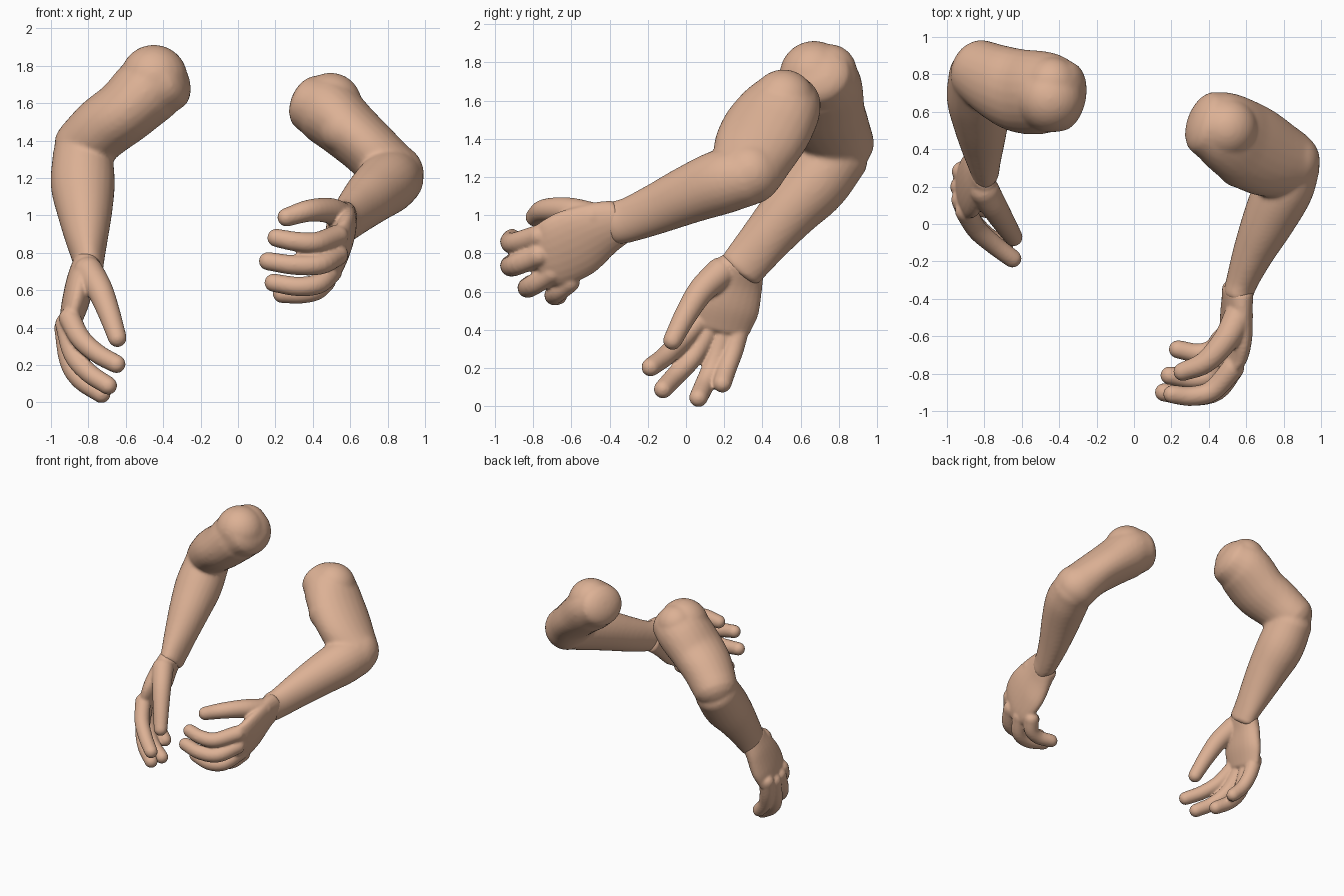
import bpy, bmesh, math
from mathutils import Vector, Matrix

if "Cube" in bpy.data.objects:
    bpy.data.objects.remove(bpy.data.objects["Cube"])

skin = bpy.data.materials.new("skin")
skin.use_nodes = True
COLOUR = (0.72, 0.44, 0.30, 1)
skin.diffuse_color = COLOUR
bsdf = skin.node_tree.nodes["Principled BSDF"]
bsdf.inputs["Base Color"].default_value = COLOUR
bsdf.inputs["Roughness"].default_value = 0.7

SIDES, STEPS = 24, 5
Y, Z = Vector((0, 1, 0)), Vector((0, 0, 1))
TILT = Vector((0.28, 0, 1))


def spline(points):
    """Catmull-Rom through stations of (x, y, z, half width, half thickness)."""
    p = [Vector(q) for q in points]
    p = [p[0] * 2 - p[1]] + p + [p[-1] * 2 - p[-2]]
    out = []
    for i in range(1, len(p) - 2):
        a, b, c, d = p[i - 1:i + 3]
        for k in range(STEPS):
            t = k / STEPS
            out.append((b * 2 + (c - a) * t + (a * 2 - b * 5 + c * 4 - d) * t ** 2
                        + (b * 3 - a - c * 3 + d) * t ** 3) * 0.5)
    return out + [p[-2]]


def loft(bm, stations, caps, ref):
    """Elliptical tube with rounded ends; ref is the direction of the half width."""
    s = spline(stations)
    pos = [Vector(q[:3]) for q in s]
    n = len(s)
    tan = [(pos[min(i + 1, n - 1)] - pos[max(i - 1, 0)]).normalized() for i in range(n)]
    rings = [(pos[i], tan[i], s[i][3], s[i][4]) for i in range(n)]
    angles = [math.radians(d) for d in (20, 40, 60, 78)]

    def cap(i, sign, length):
        return [(pos[i] + tan[i] * sign * length * math.sin(g), tan[i],
                 s[i][3] * math.cos(g), s[i][4] * math.cos(g)) for g in angles]

    rings = cap(0, -1, caps[0])[::-1] + rings + cap(n - 1, 1, caps[1])
    loops = []
    for c, t, a, b in rings:
        u = (ref - t * ref.dot(t)).normalized()
        v = t.cross(u)
        loops.append([bm.verts.new(c + u * a * math.cos(w) + v * b * math.sin(w))
                      for w in (math.tau * k / SIDES for k in range(SIDES))])
    for l0, l1 in zip(loops, loops[1:]):
        for k in range(SIDES):
            j = (k + 1) % SIDES
            bm.faces.new((l0[k], l0[j], l1[j], l1[k]))
    bm.faces.new(loops[0][::-1])
    bm.faces.new(loops[-1])


def part(name, tubes, voxel, blobs=(), iterations=6):
    """Merge tubes and blobs into one smooth fleshy surface."""
    bm = bmesh.new()
    for tube in tubes:
        loft(bm, *tube)
    for centre, r in blobs:
        bmesh.ops.create_uvsphere(bm, u_segments=24, v_segments=16, radius=r,
                                  matrix=Matrix.Translation(centre))
    bmesh.ops.recalc_face_normals(bm, faces=bm.faces)
    mesh = bpy.data.meshes.new(name)
    bm.to_mesh(mesh)
    bm.free()
    mesh.materials.append(skin)
    obj = bpy.data.objects.new(name, mesh)
    bpy.context.scene.collection.objects.link(obj)
    bpy.ops.object.select_all(action='DESELECT')
    obj.select_set(True)
    bpy.context.view_layer.objects.active = obj
    remesh = obj.modifiers.new("merge", 'REMESH')
    remesh.mode = 'VOXEL'
    remesh.voxel_size = voxel
    soft = obj.modifiers.new("soften", 'SMOOTH')
    soft.factor, soft.iterations = 0.5, iterations
    for m in ("merge", "soften"):
        bpy.ops.object.modifier_apply(modifier=m)
    bpy.ops.object.shade_smooth()


def finger(ref, points, r0=0.058, r1=0.049):
    """Tapering finger along four points."""
    k = len(points) - 1
    radii = [r0 + (r1 - r0) * i / k for i in range(k + 1)]
    return [(*p, r, r) for p, r in zip(points, radii)], (r0, r1), ref


# Left arm, bent and reaching forward: upper arm, forearm; shoulder, biceps and elbow bulges
part("left_arm", [
    ([(.385, .54, 1.60, .175, .155), (.48, .50, 1.555, .21, .18),
      (.60, .425, 1.45, .235, .165), (.72, .365, 1.34, .225, .155),
      (.83, .325, 1.22, .185, .16)], (.09, .12), Y),
    ([(.85, .33, 1.205, .155, .15), (.80, .19, 1.175, .17, .16),
      (.72, .02, 1.11, .154, .142), (.64, -.15, 1.035, .134, .112),
      (.58, -.30, .975, .118, .087), (.555, -.38, .96, .115, .08)], (.08, .03), Z),
], 0.013, [((.495, .51, 1.595), .168), ((.57, .33, 1.465), .138), ((.83, .335, 1.22), .165)], 10)
part("left_hand", [
    # palm
    ([(.555, -.35, .965, .122, .08), (.55, -.45, .925, .155, .075),
      (.545, -.57, .86, .19, .072), (.53, -.68, .805, .185, .064),
      (.505, -.76, .78, .16, .055)], (.03, .04), TILT),
    # thumb, index, middle, ring, little
    finger(Z, [(.56, -.49, .99), (.49, -.62, 1.025), (.38, -.74, 1.025), (.26, -.79, .99)],
           .078, .05),
    finger(Z, [(.53, -.77, .89), (.42, -.89, .855), (.31, -.92, .86), (.205, -.91, .88)], .06),
    finger(Z, [(.53, -.77, .79), (.44, -.89, .74), (.30, -.92, .735), (.16, -.90, .755)], .06),
    finger(Z, [(.50, -.70, .70), (.43, -.80, .635), (.32, -.83, .62), (.19, -.81, .64)]),
    finger(Z, [(.47, -.61, .65), (.42, -.67, .60), (.34, -.69, .58), (.235, -.67, .58)], .055),
], 0.009)

# Right arm, hanging lower with the palm turned inward: upper arm, forearm; shoulder bulges
part("right_arm", [
    ([(-.37, .68, 1.73, .19, .17), (-.47, .70, 1.68, .22, .19),
      (-.60, .71, 1.56, .225, .175), (-.72, .755, 1.47, .205, .17),
      (-.83, .815, 1.365, .175, .16)], (.10, .14), Y),
    ([(-.83, .80, 1.33, .17, .16), (-.83, .68, 1.17, .175, .172),
      (-.82, .55, 1.03, .155, .15), (-.81, .425, .885, .135, .117),
      (-.80, .325, .765, .124, .086), (-.80, .285, .715, .12, .08)], (.10, .03), Y),
], 0.013, [((-.45, .67, 1.73), .182), ((-.44, .75, 1.75), .145)], 8)
part("right_hand", [
    # palm
    ([(-.805, .295, .74, .122, .08), (-.84, .255, .65, .152, .077),
      (-.87, .21, .53, .177, .073), (-.90, .18, .42, .16, .058)], (.03, .04), Y),
    # thumb, index, middle, ring, little
    finger(Y, [(-.80, .18, .70), (-.74, .08, .605), (-.69, 0, .48), (-.645, -.07, .345)], .08, .05),
    finger(Y, [(-.90, .07, .45), (-.84, -.03, .34), (-.75, -.11, .26), (-.65, -.185, .205)]),
    finger(Y, [(-.92, .13, .42), (-.88, .035, .26), (-.80, -.055, .16), (-.695, -.12, .09)]),
    finger(Y, [(-.925, .20, .40), (-.90, .145, .22), (-.84, .10, .12), (-.73, .065, .045)]),
    finger(Y, [(-.92, .28, .42), (-.90, .25, .30), (-.86, .215, .20), (-.79, .19, .12)], .055),
], 0.009)
